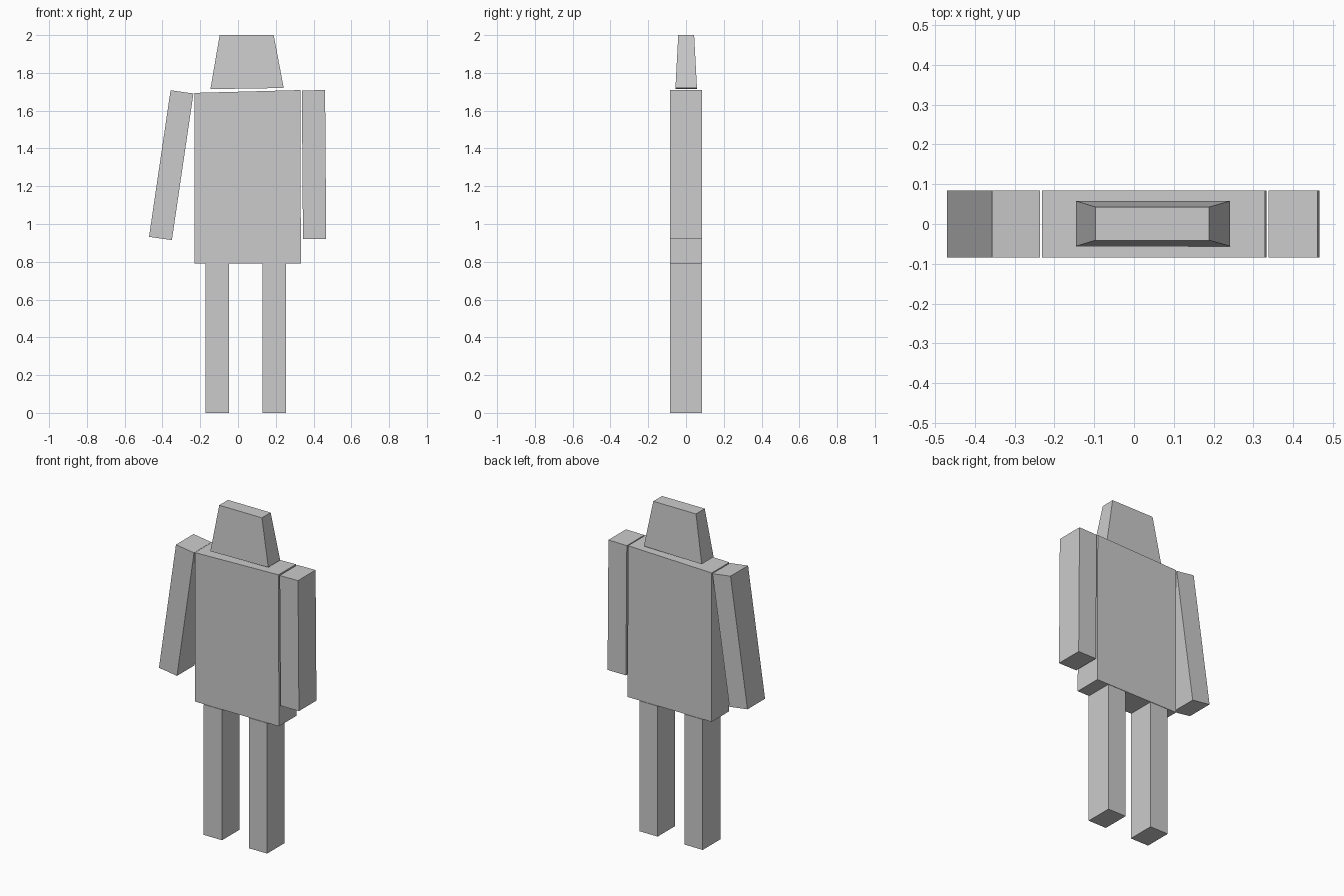
import bpy

if "Cube" in bpy.data.objects:
    bpy.data.objects.remove(bpy.data.objects["Cube"])

DEPTH = 0.084


def block(name, corners, y_bottom=(-DEPTH, DEPTH), y_top=(-DEPTH, DEPTH)):
    """Six-sided block from front-view corners: bottom left, bottom right, top right, top left."""
    spans = (y_bottom, y_bottom, y_top, y_top)
    verts = [(x, s[0], z) for (x, z), s in zip(corners, spans)]
    verts += [(x, s[1], z) for (x, z), s in zip(corners, spans)]
    faces = [(0, 1, 2, 3), (7, 6, 5, 4)]
    faces += [(i, i + 4, (i + 1) % 4 + 4, (i + 1) % 4) for i in range(4)]
    mesh = bpy.data.meshes.new(name)
    mesh.from_pydata(verts, [], faces)
    obj = bpy.data.objects.new(name, mesh)
    bpy.context.collection.objects.link(obj)
    return obj


# Legs
for side, x in (("left", -0.171), ("right", 0.131)):
    block(side + "_leg", [(x, 0), (x + 0.123, 0), (x + 0.123, 0.79), (x, 0.79)])

# Torso, its shoulder line rising slightly to one side
block("torso", [(-0.231, 0.792), (0.333, 0.792), (0.330, 1.709), (-0.231, 1.694)])

# Arms: one swung outward, one hanging straight
block("left_arm", [(-0.471, 0.932), (-0.350, 0.915), (-0.236, 1.691), (-0.357, 1.708)])
block("right_arm", [(0.344, 0.920), (0.467, 0.920), (0.461, 1.709), (0.338, 1.707)])

# Tapered head
block("head", [(-0.146, 1.714), (0.242, 1.720), (0.189, 2.0), (-0.097, 2.0)],
      y_bottom=(-0.056, 0.058), y_top=(-0.041, 0.043))
